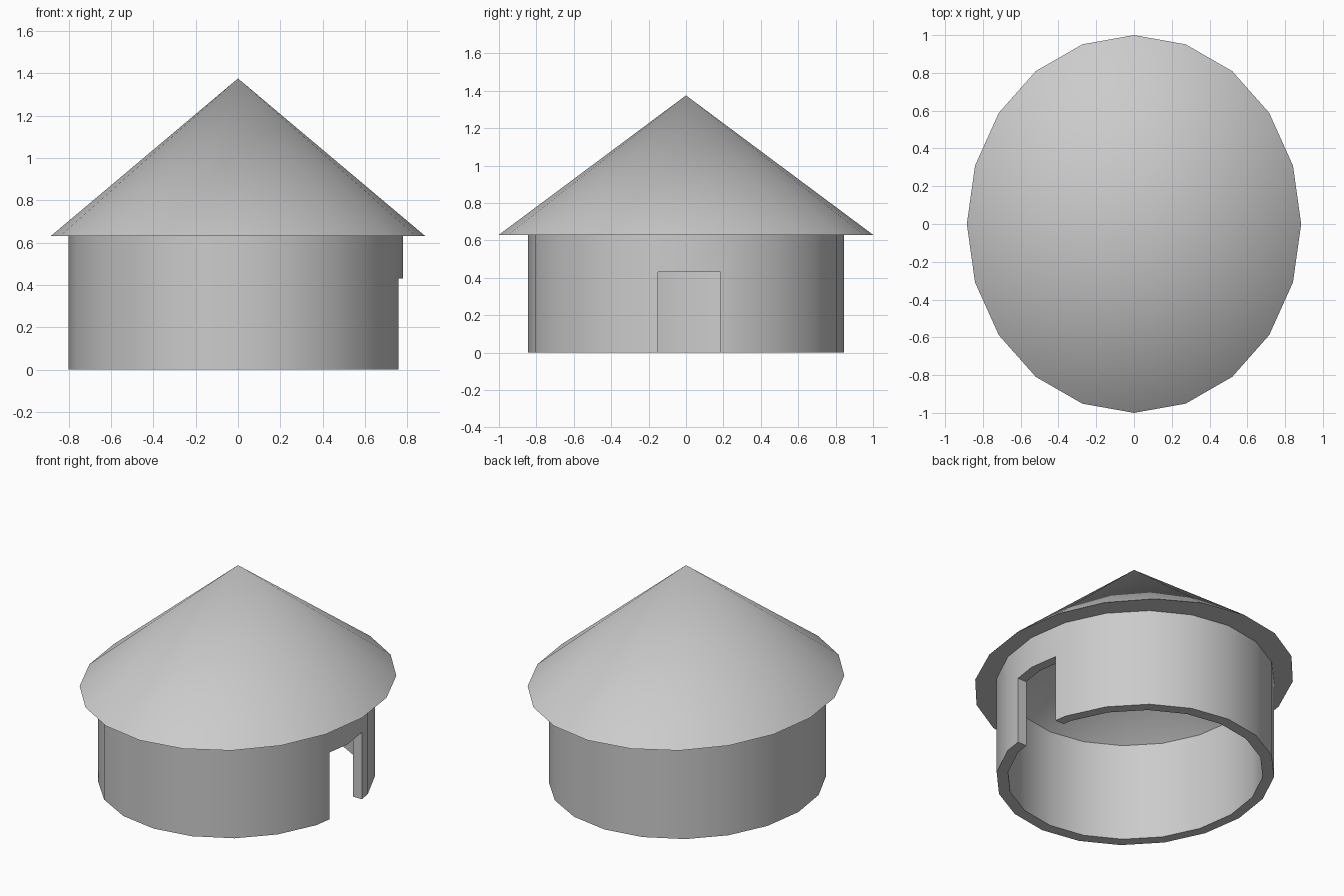
import bpy, bmesh, math

if "Cube" in bpy.data.objects:
    bpy.data.objects.remove(bpy.data.objects["Cube"])

SIDES = 20


def ring(bm, cx, rx, ry, z):
    """Elliptical ring of vertices; a zero radius gives a single tip."""
    if rx == 0:
        return [bm.verts.new((cx, 0, z))]
    return [bm.verts.new((cx + rx * math.cos(2 * math.pi * i / SIDES),
                          ry * math.sin(2 * math.pi * i / SIDES), z))
            for i in range(SIDES)]


def bridge(bm, a, b):
    """Join two rings (or a ring and a tip) with faces."""
    for i in range(SIDES):
        j = (i + 1) % SIDES
        if len(b) == 1:
            bm.faces.new((a[i], a[j], b[0]))
        elif len(a) == 1:
            bm.faces.new((a[0], b[j], b[i]))
        else:
            bm.faces.new((a[i], a[j], b[j], b[i]))


def make_object(name, bm):
    mesh = bpy.data.meshes.new(name)
    bm.to_mesh(mesh)
    bm.free()
    obj = bpy.data.objects.new(name, mesh)
    bpy.context.collection.objects.link(obj)
    return obj


def activate(obj):
    bpy.ops.object.select_all(action='DESELECT')
    obj.select_set(True)
    bpy.context.view_layer.objects.active = obj


# Ellipses shared by wall and roof: centre x, radius x, radius y
OUTER = (-0.01, 0.79, 0.845)
INNER = (-0.01, 0.727, 0.773)
TOP = 0.63

# Round wall: a closed loop of four rings
bm = bmesh.new()
rings = [ring(bm, *e, z) for e, z in
         ((OUTER, 0), (OUTER, TOP), (INNER, TOP), (INNER, 0))]
for k in range(4):
    bridge(bm, rings[k], rings[(k + 1) % 4])
bmesh.ops.recalc_face_normals(bm, faces=bm.faces)
wall = make_object("wall", bm)

# Doorway cut through the +x side
bpy.ops.mesh.primitive_cube_add(size=1, location=(0.75, 0.017, 0.165))
cutter = bpy.context.object
cutter.name = "doorway_cutter"
cutter.scale = (0.5, 0.333, 0.53)
cutter.hide_render = True
mod = wall.modifiers.new("doorway", 'BOOLEAN')
mod.operation = 'DIFFERENCE'
mod.solver = 'EXACT'
mod.object = cutter
activate(wall)
bpy.ops.object.modifier_apply(modifier=mod.name)
bpy.data.objects.remove(cutter)

# Roof: outer cone with flat eave underside, plus the hollow inner cone
bm = bmesh.new()
under = ring(bm, *OUTER, TOP)
eave = ring(bm, 0, 0.885, 1.0, TOP)
bridge(bm, under, eave)
bridge(bm, eave, ring(bm, 0, 0, 0, 1.375))
ceiling_tip = ring(bm, 0, 0, 0, 1.24)
bridge(bm, ceiling_tip, ring(bm, *INNER, TOP))
for f in bm.faces:
    f.normal_update()
    # eave and ceiling look down, the outer cone looks up
    down = f.index < 0 and all(abs(v.co.z - TOP) < 1e-4 for v in f.verts)
    down = down or ceiling_tip[0] in f.verts
    if (f.normal.z > 0) == down:
        f.normal_flip()
roof = make_object("roof", bm)

for obj in (wall, roof):
    activate(obj)
    bpy.ops.object.shade_smooth_by_angle(angle=math.radians(30))
